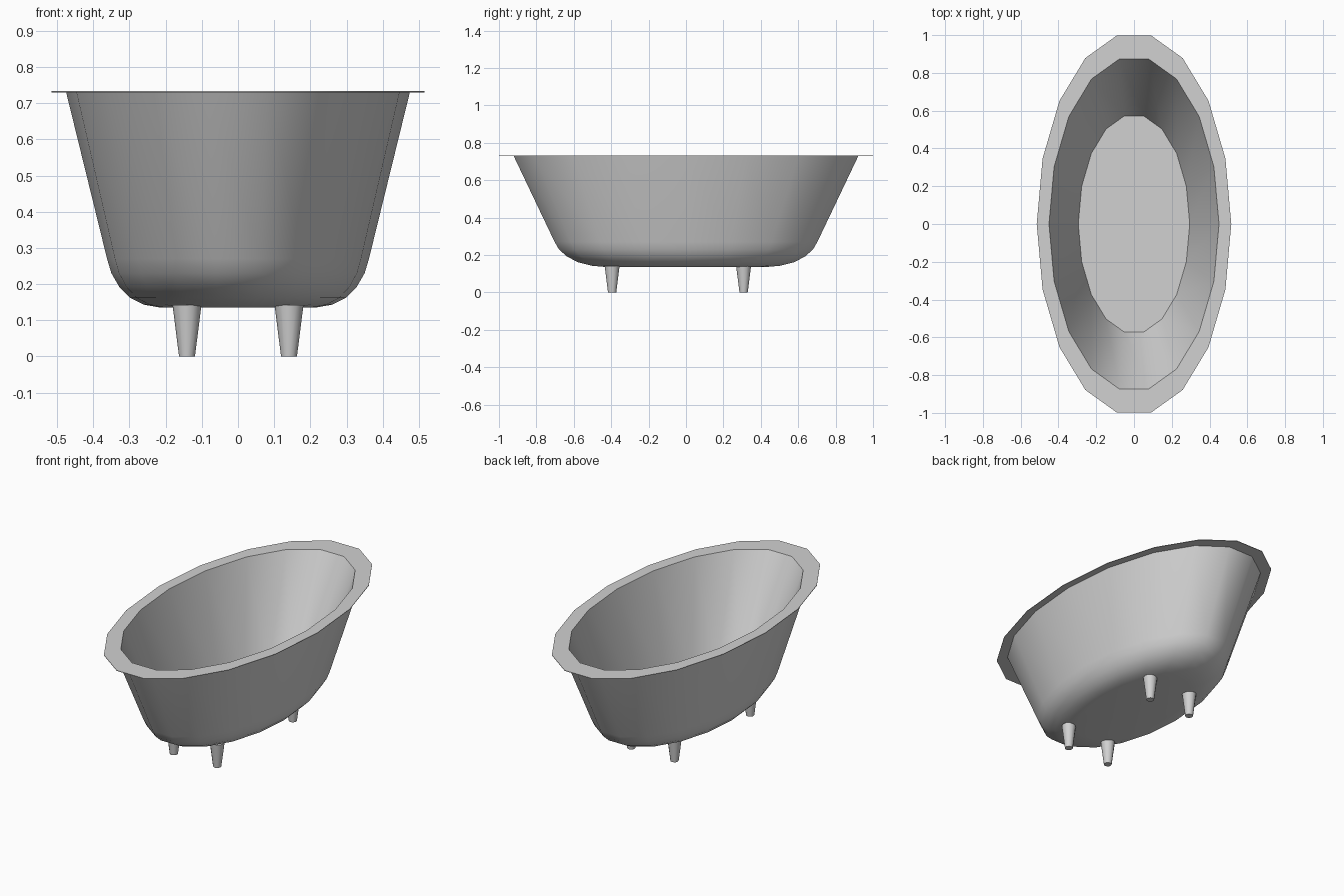
import bpy, bmesh, math

cube = bpy.data.objects.get("Cube")
if cube:
    bpy.data.objects.remove(cube, do_unlink=True)

# Single enamel colour
grey = bpy.data.materials.new("light_grey_enamel")
grey.use_nodes = True
colour = (0.64, 0.64, 0.64, 1)
grey.diffuse_color = colour
grey.node_tree.nodes["Principled BSDF"].inputs["Base Color"].default_value = colour


def loft(name, profile, sides, stretch=1.0, location=(0, 0, 0)):
    """Sweep a (radius, height) profile around z, stretched along y, with both ends capped."""
    bm = bmesh.new()
    rings = []
    for r, z in profile:
        angles = [math.tau * i / sides for i in range(sides)]
        rings.append([bm.verts.new((r * math.cos(a), r * stretch * math.sin(a), z))
                      for a in angles])
    for low, high in zip(rings, rings[1:]):
        for i in range(sides):
            j = (i + 1) % sides
            bm.faces.new((low[i], low[j], high[j], high[i]))
    bm.faces.new(rings[0])
    bm.faces.new(rings[-1])
    bmesh.ops.recalc_face_normals(bm, faces=bm.faces)
    mesh = bpy.data.meshes.new(name)
    bm.to_mesh(mesh)
    bm.free()
    mesh.materials.append(grey)
    obj = bpy.data.objects.new(name, mesh)
    obj.location = location
    bpy.context.collection.objects.link(obj)
    bpy.ops.object.select_all(action='DESELECT')
    obj.select_set(True)
    bpy.context.view_layer.objects.active = obj
    bpy.ops.object.shade_smooth_by_angle(angle=math.radians(45))
    return obj


# Tub: inner floor, inner wall, thin flared rim, outer wall, rounded underside
tub_profile = [
    (0.295, 0.18), (0.45, 0.733),
    (0.515, 0.733), (0.515, 0.73),
    (0.475, 0.73), (0.362, 0.27),
    (0.35, 0.23), (0.328, 0.192), (0.298, 0.162), (0.26, 0.143), (0.215, 0.135),
]
loft("bathtub_basin", tub_profile, 18, stretch=1.97)

# Four tapered feet
for side, x in (("right", -0.141), ("left", 0.141)):
    for end, y in (("front", -0.395), ("back", 0.308)):
        loft(f"{end}_{side}_foot", [(0.022, 0), (0.04, 0.142)], 12, location=(x, y, 0))
